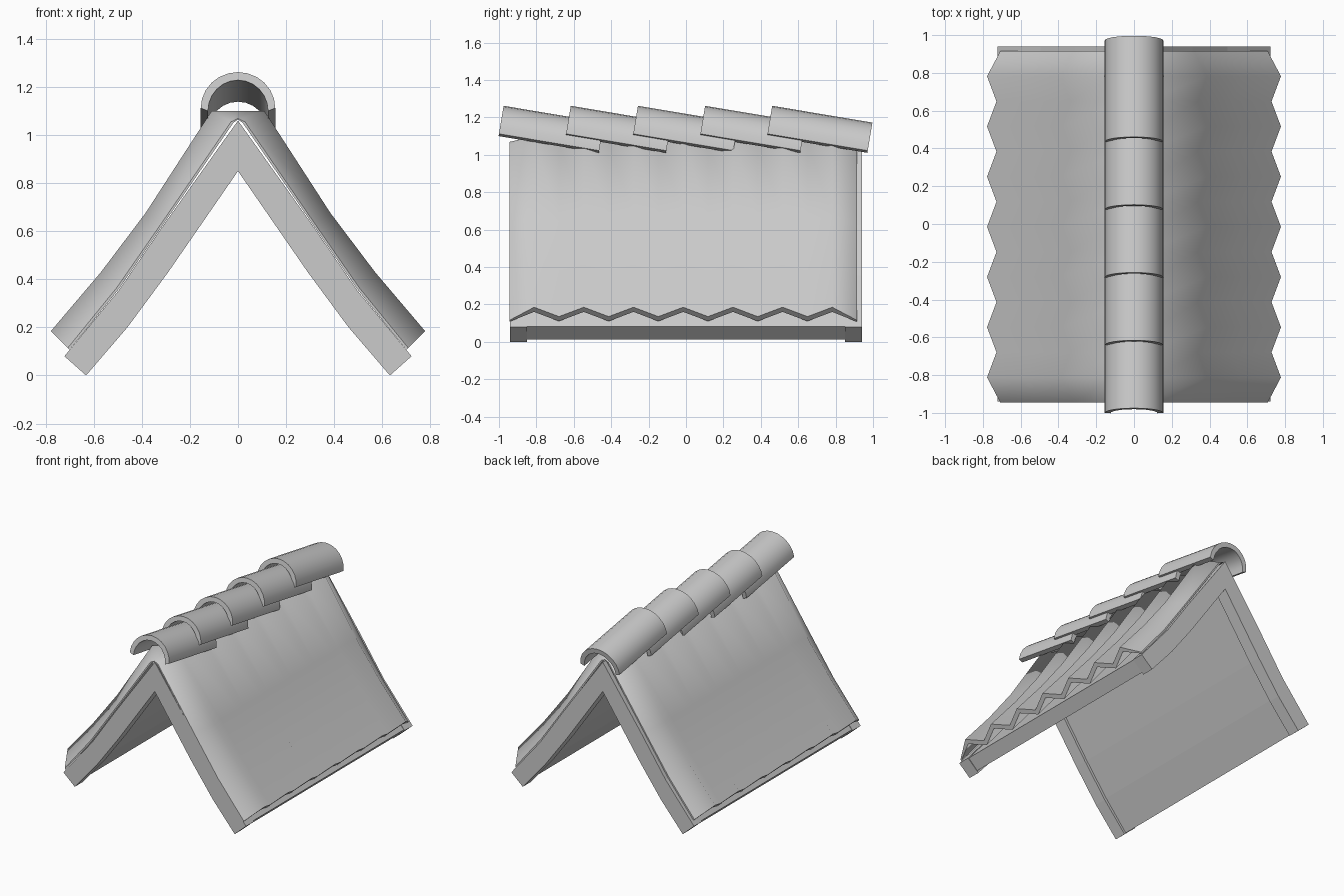
import bpy, bmesh
from math import sin, cos, pi, radians
from mathutils import Matrix, Vector

if "Cube" in bpy.data.objects:
    bpy.data.objects.remove(bpy.data.objects["Cube"])


def make_object(name, bm):
    bmesh.ops.recalc_face_normals(bm, faces=bm.faces)
    me = bpy.data.meshes.new(name)
    bm.to_mesh(me)
    bm.free()
    ob = bpy.data.objects.new(name, me)
    bpy.context.collection.objects.link(ob)
    return ob


def mirrored(half):
    """Half profile starting at x = 0 -> full profile from left to right."""
    return [(-x, z) for x, z in reversed(half[1:])] + half


def chevron(name, outer, inner, y0, y1):
    """Bent inverted-V beam extruded along y, as a strip of closed quads."""
    o, i = mirrored(outer), mirrored(inner)
    bm = bmesh.new()
    rings = [[bm.verts.new((p[0], y, p[1])) for p, y in
              ((a, y0), (a, y1), (b, y1), (b, y0))] for a, b in zip(o, i)]
    for r, s in zip(rings, rings[1:]):
        for k in range(4):
            m = (k + 1) % 4
            bm.faces.new((r[k], r[m], s[m], s[k]))
    bm.faces.new(rings[0])
    bm.faces.new(rings[-1])
    return make_object(name, bm)


# Gable frames at both ends
outer = [(0, 1.06), (0.31, 0.625), (0.495, 0.355), (0.722, 0.08)]
inner = [(0, 0.85), (0.29, 0.43), (0.46, 0.20), (0.632, 0)]
chevron("front_frame", outer, inner, -0.94, -0.85)
chevron("back_frame", outer, inner, 0.85, 0.94)

# Recessed panel between the frames
p_outer = [(0, 1.055), (0.305, 0.62), (0.49, 0.352), (0.715, 0.083)]
p_inner = [(0, 0.885), (0.305, 0.443), (0.473, 0.216), (0.642, 0.013)]
chevron("under_panel", p_outer, p_inner, -0.85, 0.85)

# Corrugated roof sheet: blends between a base profile and a crest profile
base = mirrored([(0, 1.065), (0.02, 1.05), (0.312, 0.627), (0.497, 0.358), (0.70, 0.107)])
crest = mirrored([(0, 1.10), (0.11, 1.10), (0.385, 0.675), (0.57, 0.43), (0.778, 0.185)])
ROWS, Y0, Y1 = 15, -0.945, 0.915
bm = bmesh.new()
top, bottom = [], []
for r in range(ROWS):
    y = Y0 + (Y1 - Y0) * r / (ROWS - 1)
    if r in (0, ROWS - 1):
        hi, lo = 0.1, 0.0
    else:
        hi, lo = (1.0, 0.68) if r % 2 else (0.36, 0.04)
    for grid, t in ((top, hi), (bottom, lo)):
        grid.append([bm.verts.new((b[0] + (c[0] - b[0]) * t, y, b[1] + (c[1] - b[1]) * t))
                     for b, c in zip(base, crest)])
n = len(base)
for grid in (top, bottom):
    for r in range(ROWS - 1):
        for k in range(n - 1):
            f = bm.faces.new((grid[r][k], grid[r][k + 1], grid[r + 1][k + 1], grid[r + 1][k]))
            f.smooth = True


# Rim joining the top and bottom skins, with sharp edges
def border(g):
    return (g[0][:] + [row[-1] for row in g[1:]] + g[-1][-2::-1]
            + [row[0] for row in g[-2:0:-1]])


bt, bb = border(top), border(bottom)
for k in range(len(bt)):
    m = (k + 1) % len(bt)
    f = bm.faces.new((bt[k], bt[m], bb[m], bb[k]))
    for e in f.edges:
        e.smooth = False
make_object("roof_sheet", bm)

# Overlapping tilted ridge tiles
SEG, LENGTH = 12, 0.543
for i in range(5):
    place = (Matrix.Translation((0, -1.0 + 0.359 * i, 1.112))
             @ Matrix.Rotation(radians(-9.5), 4, 'X'))
    bm = bmesh.new()
    rings = []
    for s in range(SEG + 1):
        a = pi * s / SEG
        o = (0.155 * cos(a), 0.152 * sin(a))
        q = (0.125 * cos(a), 0.13 * sin(a) - 0.012)
        rings.append([bm.verts.new(place @ Vector((p[0], y, p[1]))) for p, y in
                      ((o, 0), (o, LENGTH), (q, LENGTH), (q, 0))])
    for r, s in zip(rings, rings[1:]):
        for k in range(4):
            m = (k + 1) % 4
            bm.faces.new((r[k], r[m], s[m], s[k]))
    bm.faces.new(rings[0])
    bm.faces.new(rings[-1])
    ob = make_object(f"ridge_tile_{i + 1}", bm)
    bpy.ops.object.select_all(action='DESELECT')
    ob.select_set(True)
    bpy.context.view_layer.objects.active = ob
    bpy.ops.object.shade_smooth_by_angle(angle=radians(35))
